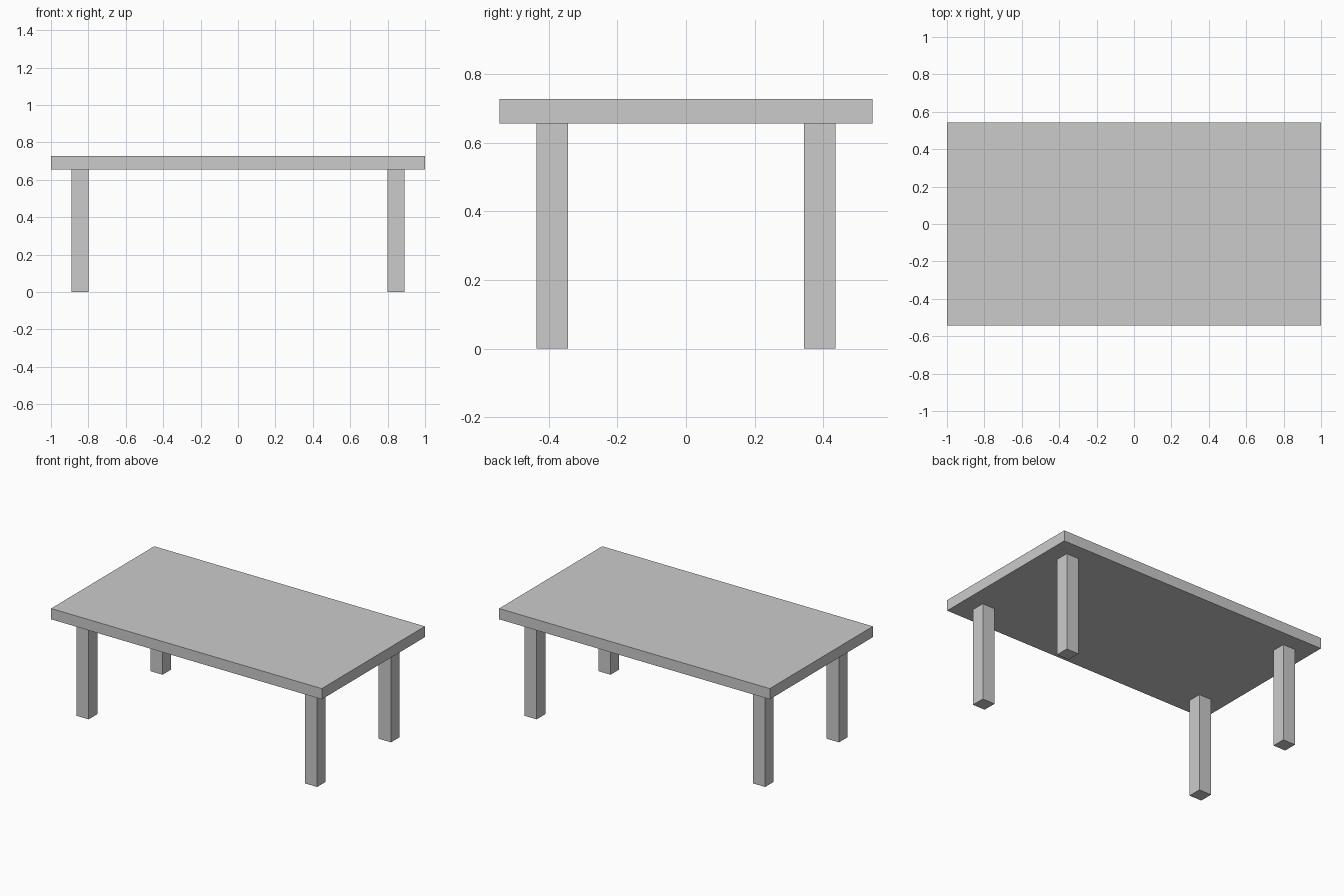
import bpy

cube = bpy.data.objects.get("Cube")
if cube:
    bpy.data.objects.remove(cube, do_unlink=True)

# One plain grey for the whole table
grey = bpy.data.materials.new("light_grey")
grey.use_nodes = True
colour = (0.6, 0.6, 0.6, 1.0)
grey.diffuse_color = colour
grey.node_tree.nodes["Principled BSDF"].inputs["Base Color"].default_value = colour

WIDTH, DEPTH, HEIGHT = 2.0, 1.088, 0.728
TOP_THICKNESS = 0.072
LEG = 0.091
LEG_X, LEG_Y = 0.844, 0.39
LEG_HEIGHT = HEIGHT - TOP_THICKNESS


def box(name, centre, size):
    """Add a flat-shaded box with its scale applied."""
    bpy.ops.mesh.primitive_cube_add(size=1, location=centre)
    obj = bpy.context.object
    obj.name = name
    obj.scale = size
    bpy.ops.object.transform_apply(location=False, rotation=False, scale=True)
    obj.data.materials.append(grey)
    return obj


# Tabletop
box("tabletop", (0, 0, HEIGHT - TOP_THICKNESS / 2), (WIDTH, DEPTH, TOP_THICKNESS))

# Four square legs
for side, sx in (("left", 1), ("right", -1)):
    for end, sy in (("front", -1), ("back", 1)):
        box(f"{end}_{side}_leg", (sx * LEG_X, sy * LEG_Y, LEG_HEIGHT / 2),
            (LEG, LEG, LEG_HEIGHT))
